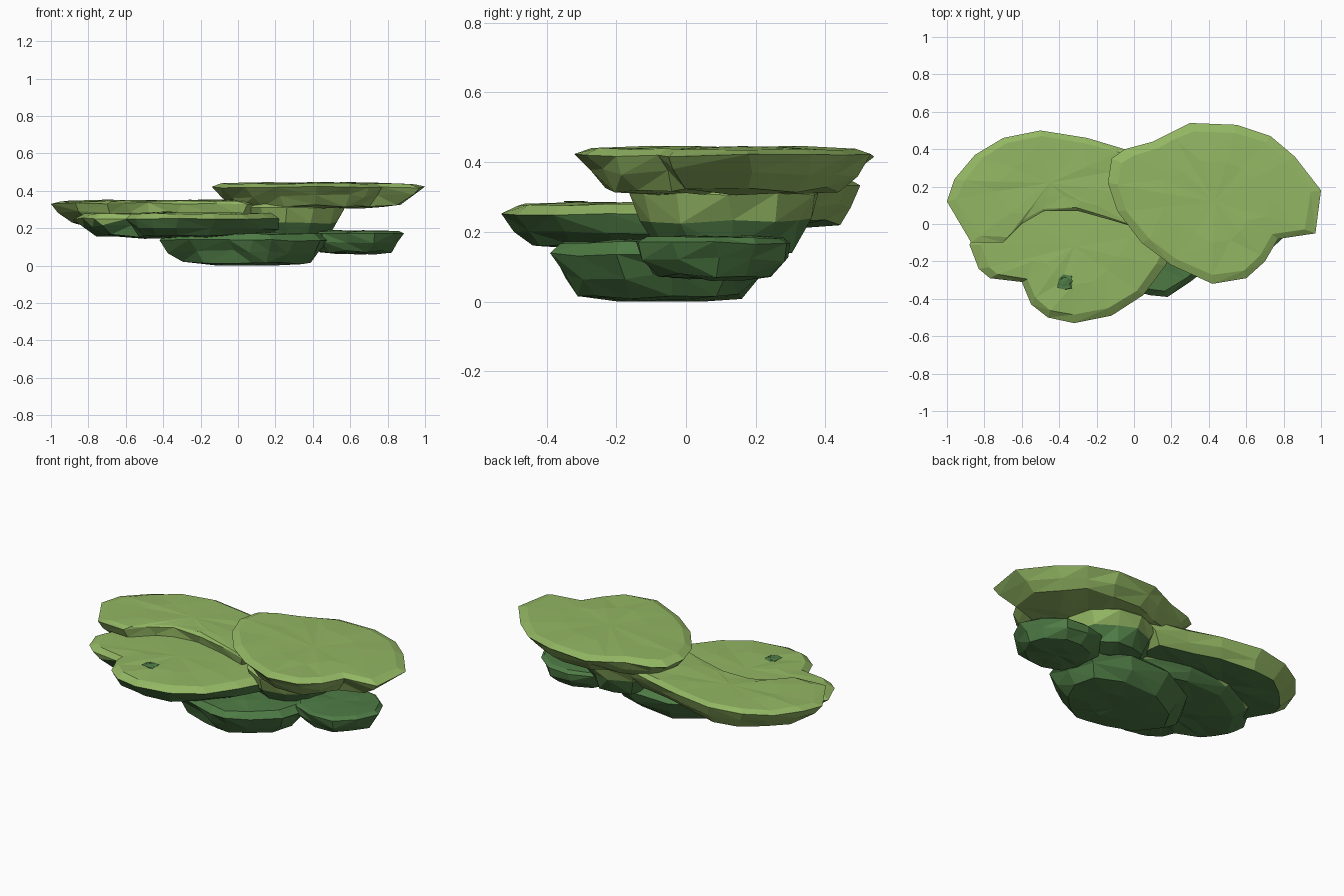
import bpy, bmesh, math, random
from mathutils import Vector

if "Cube" in bpy.data.objects:
    bpy.data.objects.remove(bpy.data.objects["Cube"])

random.seed(4)


def colour(name, rgb):
    m = bpy.data.materials.new(name)
    m.diffuse_color = (*rgb, 1)
    m.use_nodes = True
    m.node_tree.nodes["Principled BSDF"].inputs["Base Color"].default_value = m.diffuse_color
    return m


LIGHT = colour("leaf green", (0.29, 0.47, 0.125))
DARK = colour("deep green", (0.077, 0.20, 0.06))
SPLIT = 0.235   # faces below this height are deep green


def foliage_pad(name, outline, bottom, rim, top, base_scale, centre):
    """Flat-topped clump: stacked, slightly jittered copies of one outline."""
    h = rim - bottom
    rings = [(base_scale * 0.5, bottom, 0.008), (base_scale, bottom + 0.1 * h, 0.008),
             (0.5 + base_scale * 0.5 + 0.02, bottom + 0.55 * h, 0.012),
             (1.0, rim, 0.005), (0.9, top - 0.005, 0.004), (0.5, top, 0.004)]
    bm = bmesh.new()
    c = Vector(centre)
    loops = []
    for scale, z, jit in rings:
        ring = []
        for p in outline:
            xy = c + (Vector(p) - c) * scale
            j = 0 if scale == 1.0 else jit
            ring.append(bm.verts.new((xy.x + random.uniform(-j, j) * 1.5,
                                      xy.y + random.uniform(-j, j) * 1.5,
                                      max(0.0, z + random.uniform(-jit, jit)))))
        loops.append(ring)
    n = len(outline)
    for a, b in zip(loops, loops[1:]):
        for i in range(n):
            k = (i + 1) % n
            bm.faces.new((a[i], a[k], b[k], b[i]))
    # close top and bottom with fans
    for ring, z in ((loops[0], bottom), (loops[-1], top)):
        v = bm.verts.new((c.x, c.y, z))
        for i in range(n):
            bm.faces.new((ring[i], ring[(i + 1) % n], v))
    bmesh.ops.triangulate(bm, faces=bm.faces[:])
    bmesh.ops.recalc_face_normals(bm, faces=bm.faces[:])
    for f in bm.faces:
        f.material_index = 1 if f.calc_center_median().z < SPLIT else 0
    me = bpy.data.meshes.new(name)
    bm.to_mesh(me)
    bm.free()
    me.materials.append(LIGHT)
    me.materials.append(DARK)
    ob = bpy.data.objects.new(name, me)
    bpy.context.collection.objects.link(ob)
    return ob


def oval(cx, cy, rx, ry, n=11):
    return [(cx + rx * math.cos(math.tau * i / n) * random.uniform(0.93, 1.03),
             cy + ry * math.sin(math.tau * i / n) * random.uniform(0.93, 1.03)) for i in range(n)]


# highest pad, right
foliage_pad("upper_right_pad",
            [(-0.14, 0.22), (-0.12, 0.35), (-0.05, 0.40), (0.10, 0.44), (0.20, 0.49), (0.30, 0.54),
             (0.55, 0.53), (0.73, 0.47), (0.86, 0.36), (1.0, 0.18), (0.97, -0.05), (0.77, -0.08),
             (0.70, -0.20), (0.60, -0.29), (0.42, -0.32), (0.20, -0.22), (0.04, -0.10), (-0.09, 0.07)],
            0.31, 0.42, 0.443, 0.78, (0.43, 0.12))

# middle pad, back left
foliage_pad("back_left_pad",
            [(-1.0, 0.12), (-0.96, 0.24), (-0.85, 0.37), (-0.70, 0.46), (-0.50, 0.50), (-0.25, 0.46),
             (-0.05, 0.40), (0.20, 0.34), (0.25, 0.12), (0.05, -0.03), (-0.12, 0.02), (-0.30, 0.07),
             (-0.48, 0.07), (-0.60, 0.0), (-0.70, -0.10), (-0.87, -0.10)],
            0.215, 0.332, 0.35, 0.80, (-0.45, 0.22))

# middle pad, front left
foliage_pad("front_left_pad",
            [(-0.88, -0.11), (-0.83, -0.24), (-0.77, -0.29), (-0.60, -0.31), (-0.55, -0.43),
             (-0.46, -0.50), (-0.32, -0.53), (-0.12, -0.49), (0.05, -0.38), (0.17, -0.22),
             (0.27, -0.02), (0.10, 0.20), (-0.20, 0.28), (-0.50, 0.27), (-0.75, 0.12)],
            0.15, 0.25, 0.283, 0.78, (-0.32, -0.12))

# core joining the tiers
foliage_pad("middle_core", oval(0.30, 0.12, 0.27, 0.28), 0.13, 0.31, 0.34, 0.70, (0.30, 0.12))

# lowest pad, standing on the ground
foliage_pad("bottom_pad",
            [(-0.42, -0.10), (-0.26, -0.27), (-0.05, -0.34), (0.08, -0.38), (0.18, -0.39), (0.30, -0.31),
             (0.44, -0.20), (0.50, -0.02), (0.45, 0.14), (0.22, 0.24), (-0.05, 0.24), (-0.30, 0.10)],
            0.0, 0.135, 0.175, 0.74, (0.07, -0.08))

# low pad, right
foliage_pad("lower_right_pad", oval(0.62, 0.08, 0.26, 0.235), 0.065, 0.168, 0.187, 0.74, (0.62, 0.08))

# small dark spot on the front pad
spot = foliage_pad("dark_spot", oval(-0.365, -0.31, 0.04, 0.042, 7), 0.282, 0.286, 0.288, 0.9, (-0.365, -0.31))
for v in spot.data.vertices:
    v.co.z = min(max(v.co.z, 0.282), 0.288)
for p in spot.data.polygons:
    p.material_index = 1
